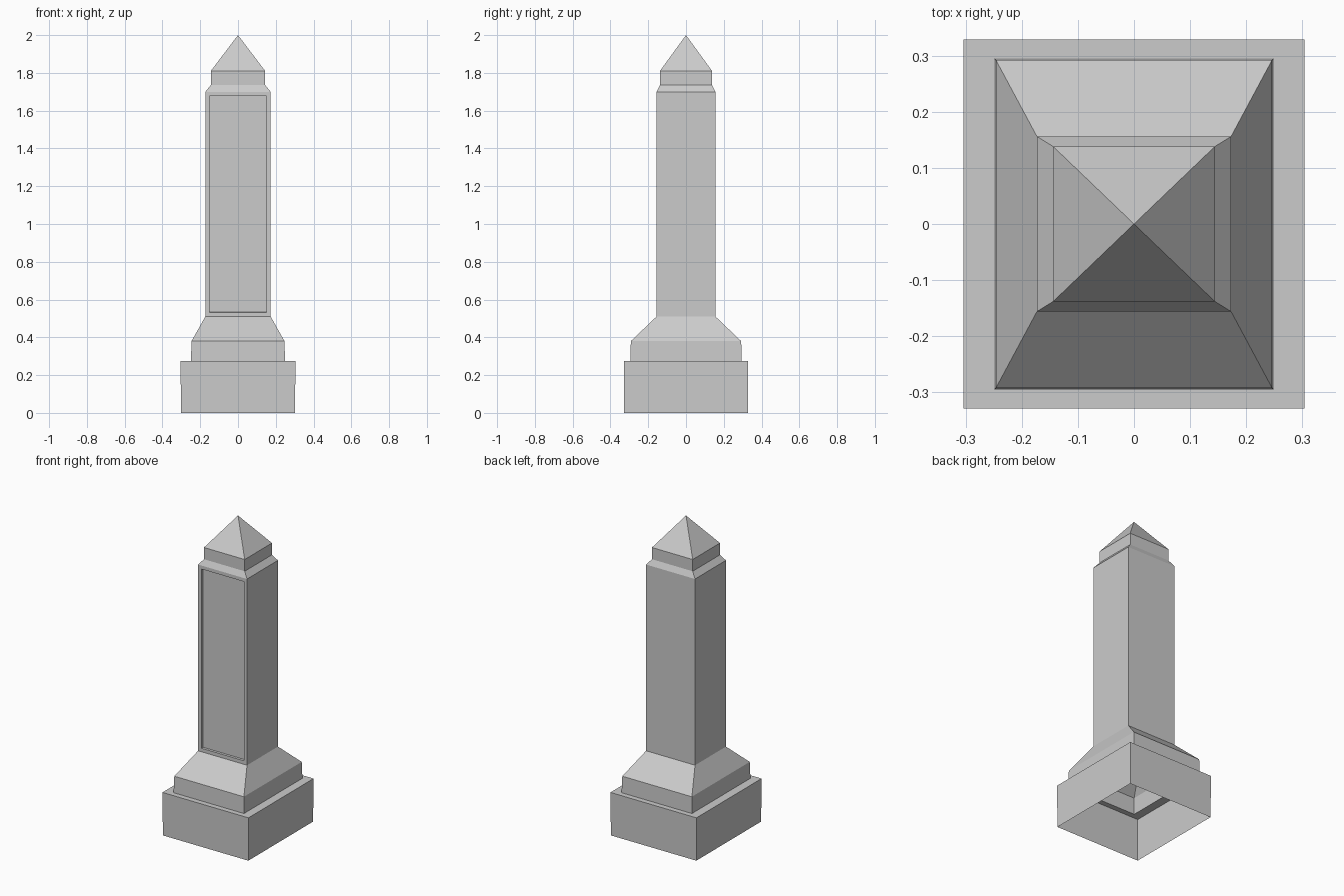
import bpy
import bmesh

cube = bpy.data.objects.get("Cube")
if cube:
    bpy.data.objects.remove(cube, do_unlink=True)

# Plain stone colour
stone = bpy.data.materials.new("grey_stone")
stone.use_nodes = True
colour = (0.6, 0.6, 0.6, 1)
stone.diffuse_color = colour
stone.node_tree.nodes["Principled BSDF"].inputs["Base Color"].default_value = colour

# Half width, half depth and height of each rectangular course, bottom to top
COURSES = [
    (0.302, 0.327, 0.0), (0.304, 0.329, 0.275),    # plinth
    (0.249, 0.295, 0.275), (0.246, 0.292, 0.38),   # step
    (0.173, 0.156, 0.51), (0.173, 0.156, 1.70),    # shaft
    (0.144, 0.138, 1.735), (0.144, 0.138, 1.81),   # neck
]
SHAFT = 4
CORNERS = [(-1, -1), (1, -1), (1, 1), (-1, 1)]

# Hollow shell, open underneath
bm = bmesh.new()
rings = [[bm.verts.new((sx * hx, sy * hy, z)) for sx, sy in CORNERS]
         for hx, hy, z in COURSES]
panel = None
for level, (low, high) in enumerate(zip(rings, rings[1:])):
    for i in range(4):
        j = (i + 1) % 4
        face = bm.faces.new((low[i], low[j], high[j], high[i]))
        if level == SHAFT and i == 0:
            panel = face

# Pyramid cap
apex = bm.verts.new((0, 0, 2))
for i in range(4):
    bm.faces.new((rings[-1][i], rings[-1][(i + 1) % 4], apex))
bm.normal_update()

# Sunken front panel: border first, then the recess
for thickness, depth in ((0.032, 0), (0.001, -0.015)):
    bmesh.ops.inset_individual(bm, faces=[panel], thickness=thickness, depth=depth)
    bm.normal_update()

mesh = bpy.data.meshes.new("stone_obelisk")
bm.to_mesh(mesh)
bm.free()
mesh.materials.append(stone)
obelisk = bpy.data.objects.new("stone_obelisk", mesh)
bpy.context.collection.objects.link(obelisk)
